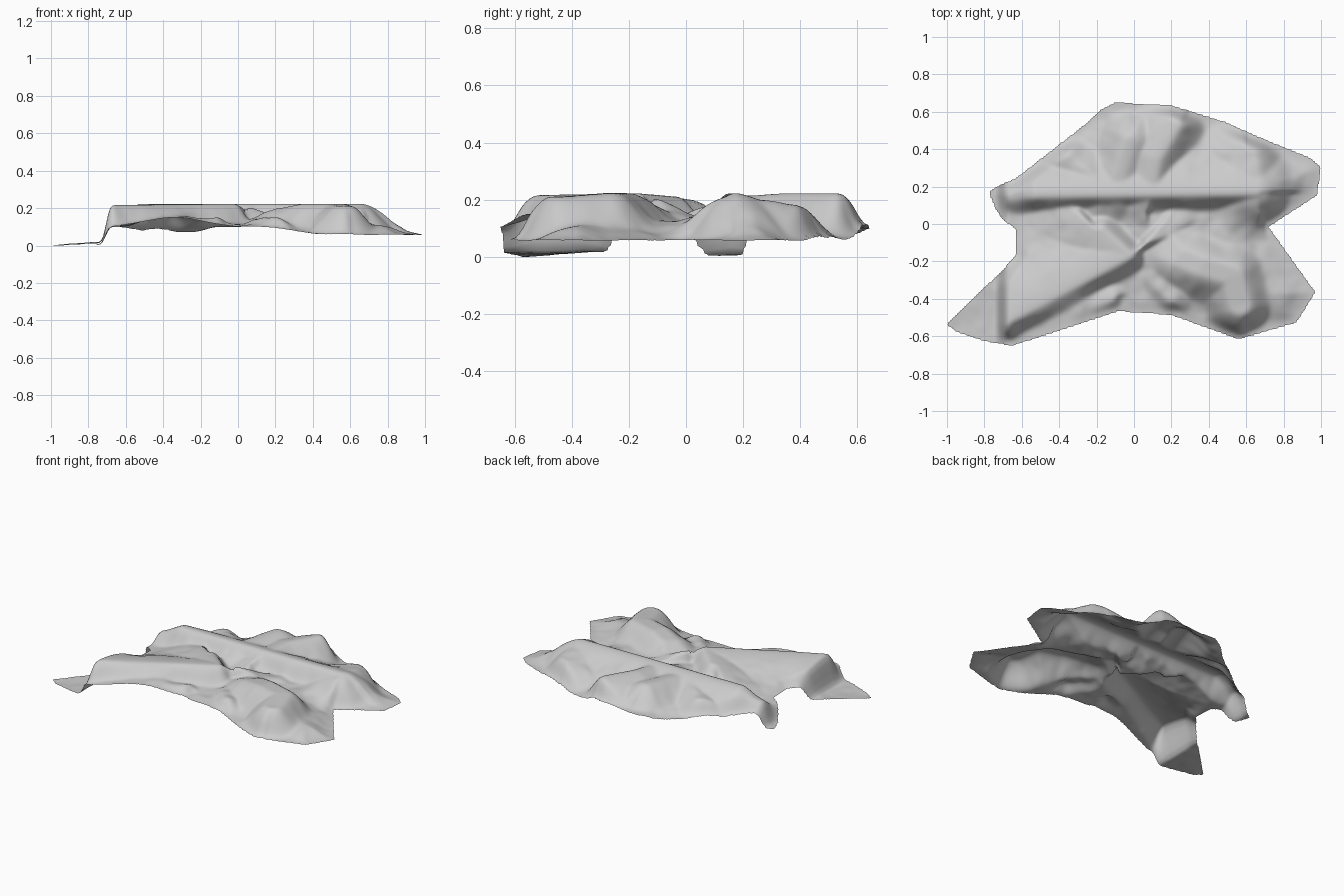
import bpy
import bmesh
from mathutils import Vector, noise

if "Cube" in bpy.data.objects:
    bpy.data.objects.remove(bpy.data.objects["Cube"], do_unlink=True)

STEP = 0.0125
TOP = 0.227

# Ragged border of the terrain sheet, counter-clockwise
OUTLINE = [(1, .31), (.94, .36), (.67, .47), (.49, .55), (.2, .64), (-.1, .655), (-.17, .62),
           (-.27, .53), (-.63, .25), (-.7, .22), (-.775, .18), (-.74, .09), (-.7, .03),
           (-.63, -.02), (-.63, -.16), (-.7, -.24), (-1, -.53), (-.95, -.57), (-.8, -.62),
           (-.65, -.645), (-.08, -.46), (.2, -.48), (.56, -.61), (.87, -.52), (.97, -.36),
           (.72, -.01), (.98, .16)]

# Ridges: crest path with heights, flat half-width, fall-off on the left and right of the path
RIDGES = [
    # main ridge
    ([(-.66, .155, .16), (-.53, .16, TOP), (.66, .175, TOP)], .012, .24, .09),
    # south-west ridge
    ([(-.685, -.52, .22), (-.02, -.165, TOP), (-.17, -.03, .215)], .012, .42, .09),
    # south-east ridge
    ([(.1, -.06, .15), (.24, -.17, .205), (.36, -.22, TOP), (.53, -.27, TOP), (.57, -.43, .215)],
     .045, .12, .15),
    # north spur and the shoulder beside it
    ([(.1, .18, .215), (.13, .35, TOP), (.24, .53, TOP)], .01, .26, .13),
    ([(-.1, .2, .21), (-.02, .45, .222)], .02, .15, .2),
    # east spur
    ([(.66, .175, .215), (.62, .37, .185)], .025, .24, .16),
    # north-west spur
    ([(-.16, .2, .205), (-.38, .39, .175)], .01, .22, .12),
    # small front and middle folds
    ([(-.3, -.47, .16), (-.12, -.4, .155)], .01, .09, .05),
    ([(.1, -.28, .15), (.2, -.4, .15)], .01, .1, .07),
]


def smooth(t):
    t = min(max(t, 0), 1)
    return t * t * (3 - 2 * t)


def nearest(p, a, b):
    """Closest point on the segment ab in plan, its distance, and the side p lies on."""
    ab = b.xy - a.xy
    t = min(max((p - a.xy).dot(ab) / ab.length_squared, 0), 1)
    q = a.lerp(b, t)
    return (p - q.xy).length, q, ab.x * (p.y - a.y) - ab.y * (p.x - a.x)


def inside(p, loop):
    hit = False
    for a, b in loop:
        if (a.y > p.y) != (b.y > p.y) and p.x < a.x + (b.x - a.x) * (p.y - a.y) / (b.y - a.y):
            hit = not hit
    return hit


def segments(points):
    points = [Vector(p) for p in points]
    return list(zip(points, points[1:]))


def closest(p, parts):
    return min((nearest(p, a, b) for a, b in parts), key=lambda r: r[0])


border = segments([(x, y, 0) for x, y in OUTLINE + OUTLINE[:1]])
ridges = [(segments(path), *rest) for path, *rest in RIDGES]


def height(p):
    # Base sheet sinks towards its border, and lifts along the front left edge
    edge = closest(p, border)[0]
    lift = .05 * smooth(1 - abs(p.x + .34) / .36) * smooth((-.3 - p.y) / .15)
    rim = .105 - .043 * smooth((p.x - .1) / .4) + lift
    rim -= .03 * smooth((p.y - .15) / .2) * smooth((-.1 - p.x) / .15)
    z = base = rim + (.125 + lift - rim) * smooth(edge / .22)
    # Ridges rise out of it
    for parts, flat, left, right in ridges:
        d, crest, side = closest(p, parts)
        fall = left if side > 0 else right
        rise = 1 - max(d - flat, 0) / fall
        z = max(z, base + (crest.z - base) * (.35 * max(rise, 0) + .65 * smooth(rise)))
    # Crumples, kept off the crests and softened at the rim
    n = noise.noise(Vector((p.x * 7, p.y * 7, .3))) + .5 * noise.noise(Vector((p.x * 16, p.y * 16, 2)))
    z += .012 * n * smooth((TOP - z) / .06)
    z = base + (z - base) * (.2 + .8 * smooth(edge / .07))
    # Western tips hang down over a cliff
    tip = .018 + .008 * n - .012 * smooth((-.75 - p.x) / .25) - .01 * smooth(p.y / .1)
    return tip + (z - tip) * smooth((p.x + .735) / .06)


# Terrain sheet: a fine grid trimmed to the border
bm = bmesh.new()
nx, ny = int(2.02 / STEP), int(1.34 / STEP)
bmesh.ops.create_grid(bm, x_segments=nx, y_segments=ny, size=1)
for v in bm.verts:
    v.co = Vector((v.co.x * nx * STEP / 2, v.co.y * ny * STEP / 2, 0))
outside = [f for f in bm.faces if not inside(f.calc_center_median().xy, border)]
bmesh.ops.delete(bm, geom=outside, context='FACES')

# Pull the border points towards the outline, leaving a slight fray
for v in bm.verts:
    if v.is_boundary:
        v.co = v.co.lerp(closest(v.co.xy, border)[1], .6)
for v in bm.verts:
    v.co.z = height(v.co.xy)
for i in range(2):
    bmesh.ops.smooth_vert(bm, verts=bm.verts[:], factor=.5, use_axis_z=True)

# Stand on the floor, centred
for axis in range(3):
    values = [v.co[axis] for v in bm.verts]
    shift = min(values) if axis == 2 else (min(values) + max(values)) / 2
    for v in bm.verts:
        v.co[axis] -= shift
for f in bm.faces:
    f.smooth = True

mesh = bpy.data.meshes.new("terrain_sheet")
bm.to_mesh(mesh)
bm.free()
terrain = bpy.data.objects.new("terrain_sheet", mesh)
bpy.context.collection.objects.link(terrain)

# Single pale grey stone
stone = bpy.data.materials.new("pale_grey")
stone.use_nodes = True
colour = (.6, .6, .6, 1)
stone.diffuse_color = colour
shader = stone.node_tree.nodes["Principled BSDF"]
shader.inputs["Base Color"].default_value = colour
shader.inputs["Roughness"].default_value = .9
mesh.materials.append(stone)
